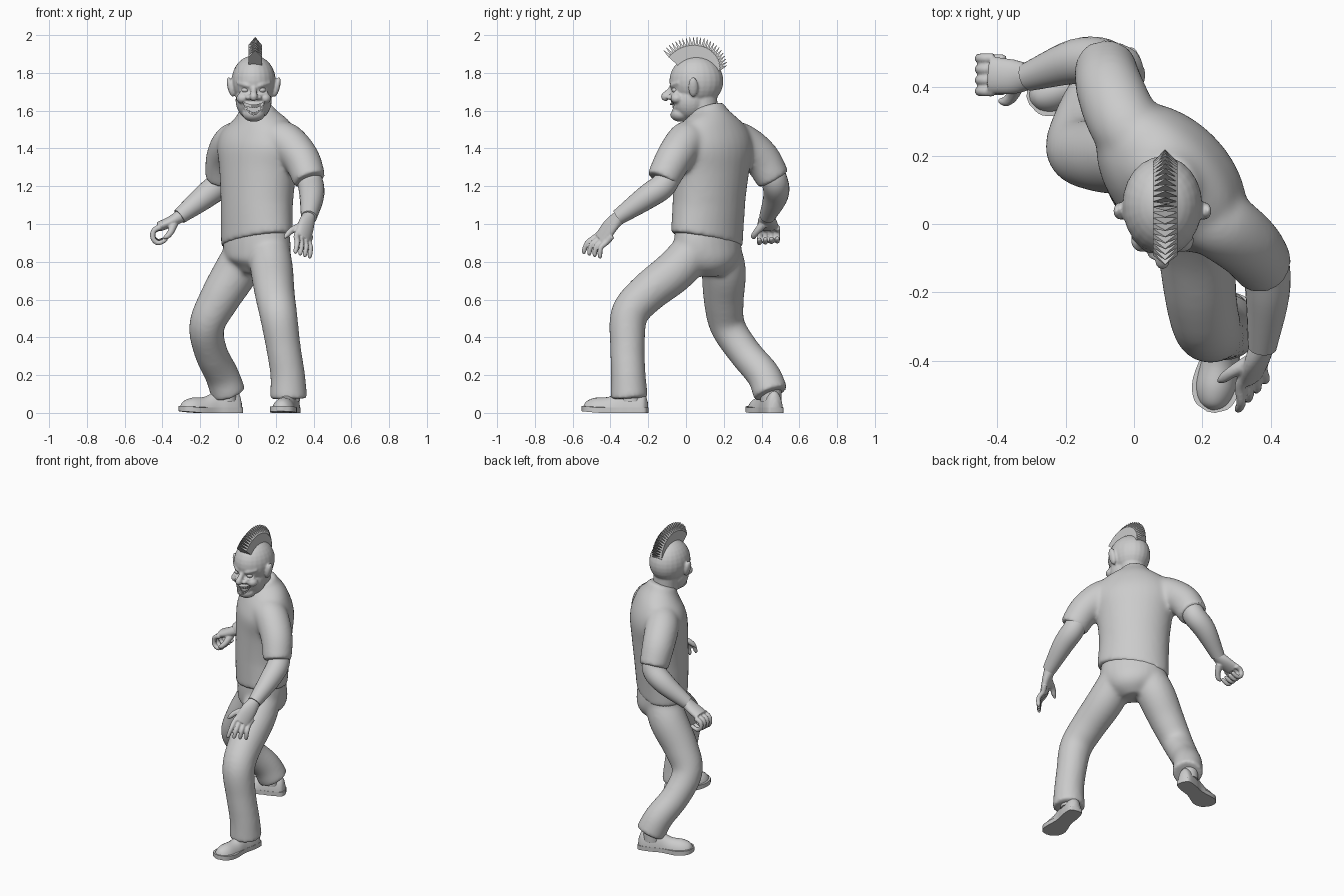
import bpy, bmesh, math
from mathutils import Vector, Matrix

if "Cube" in bpy.data.objects:
    bpy.data.objects.remove(bpy.data.objects["Cube"])

grey = bpy.data.materials.new("plain grey")
grey.use_nodes = True
grey.diffuse_color = (0.6, 0.6, 0.6, 1)
grey.node_tree.nodes["Principled BSDF"].inputs["Base Color"].default_value = (0.6, 0.6, 0.6, 1)

ACROSS = Vector((0.7, -0.7, 0))     # shoulder line, toward the left arm


def spline(rows, steps=5):
    """Catmull-Rom through rows of numbers."""
    rows = [Vector(r) for r in rows]
    pts = [rows[0] * 2 - rows[1]] + rows + [rows[-1] * 2 - rows[-2]]
    out = []
    for a, b, c, d in zip(pts, pts[1:], pts[2:], pts[3:]):
        for i in range(steps):
            t = i / steps
            out.append(b + (c - a) * (t / 2) + (a * 2 - b * 5 + c * 4 - d) * (t * t / 2)
                       + (b * 3 - a - c * 3 + d) * (t ** 3 / 2))
    return out + [rows[-1]]


def loft(bm, rows, ref=ACROSS, sides=24):
    """Closed tube through (x, y, z, radius along ref, other radius)."""
    rows = spline([r if len(r) == 5 else (*r, r[3]) for r in rows])
    rings, ref = [], Vector(ref)
    for i, r in enumerate(rows):
        d = (Vector(rows[min(i + 1, len(rows) - 1)][:3]) - Vector(rows[max(i - 1, 0)][:3])).normalized()
        u = (ref - d * ref.dot(d)).normalized()
        v = d.cross(u)
        rings.append([bm.verts.new(Vector(r[:3]) + u * r[3] * math.cos(a) + v * r[4] * math.sin(a))
                      for a in (2 * math.pi * k / sides for k in range(sides))])
    for p, q in zip(rings, rings[1:]):
        for k in range(sides):
            n = (k + 1) % sides
            bm.faces.new((p[k], p[n], q[n], q[k]))
    bm.faces.new(rings[0][::-1])
    bm.faces.new(rings[-1])


def blob(bm, centre, radii, tilt=0):
    m = Matrix.Translation(centre) @ Matrix.Rotation(tilt, 4, 'Y') @ Matrix.Diagonal((*radii, 1))
    bmesh.ops.create_uvsphere(bm, u_segments=24, v_segments=16, radius=1, matrix=m)


def slab(bm, front, back):
    """Solid between two matching outlines."""
    a = [bm.verts.new(p) for p in front]
    b = [bm.verts.new(p) for p in back]
    bm.faces.new(a)
    bm.faces.new(b[::-1])
    for i in range(len(a)):
        j = (i + 1) % len(a)
        bm.faces.new((a[i], b[i], b[j], a[j]))


def finish(name, bm, voxel=0, relax=3, angle=40):
    bmesh.ops.recalc_face_normals(bm, faces=bm.faces)
    me = bpy.data.meshes.new(name)
    bm.to_mesh(me)
    bm.free()
    me.materials.append(grey)
    ob = bpy.data.objects.new(name, me)
    bpy.context.collection.objects.link(ob)
    bpy.ops.object.select_all(action='DESELECT')
    ob.select_set(True)
    bpy.context.view_layer.objects.active = ob
    if angle:
        bpy.ops.object.shade_smooth_by_angle(angle=math.radians(angle))
    if voxel:                         # fuse overlapping volumes
        m = ob.modifiers.new("fuse", 'REMESH')
        m.mode, m.voxel_size, m.use_smooth_shade = 'VOXEL', voxel, True
        s = ob.modifiers.new("relax", 'SMOOTH')
        s.factor, s.iterations = 0.5, relax
    return ob


# Trousers
bm = bmesh.new()
loft(bm, [(.1, .11, .98, .195, .14), (.1, .115, .88, .205, .15), (.1, .12, .8, .17, .145), (.09, .12, .73, .08, .08)])
loft(bm, [(.165, .05, .87, .11), (.18, -.06, .75, .113), (.195, -.21, .63, .106), (.214, -.3, .52, .1),
          (.24, -.31, .35, .092), (.263, -.305, .2, .092), (.268, -.3, .075, .1)])
loft(bm, [(.05, .18, .87, .11), (-.01, .2, .75, .118), (-.1, .2, .6, .107), (-.165, .22, .46, .094),
          (-.143, .31, .32, .088), (-.085, .41, .2, .09), (-.05, .45, .1, .094)])
finish("trousers", bm, .011, 16)

# Shirt with sleeves; the hem dips toward the right arm
bm = bmesh.new()
loft(bm, [(.1, .11, .915, .22, .155), (.1, .12, 1.1, .215, .165), (.105, .13, 1.28, .232, .172),
          (.11, .135, 1.41, .26, .172), (.11, .13, 1.51, .22, .14), (.1, .12, 1.585, .115, .1),
          (.095, .11, 1.62, .088, .086)], sides=32)
for v in bm.verts:
    if v.co.z < 1.1:
        v.co.z += (v.co - Vector((.1, .1, 0))).dot(ACROSS) * .16
loft(bm, [(.17, .04, 1.45, .1), (.25, 0, 1.435, .105), (.335, -.065, 1.345, .098), (.38, -.125, 1.23, .088)])
loft(bm, [(.05, .2, 1.45, .1), (-.025, .29, 1.43, .105), (-.07, .395, 1.35, .1), (-.085, .465, 1.235, .09)])
finish("shirt", bm, .011, 18)

# Forearms
bm = bmesh.new()
loft(bm, [(.36, -.08, 1.3, .062), (.385, -.115, 1.21, .068), (.39, -.21, 1.14, .064), (.375, -.36, 1.035, .042)])
finish("left_forearm", bm)
bm = bmesh.new()
loft(bm, [(-.08, .43, 1.32, .065), (-.085, .47, 1.225, .07), (-.17, .475, 1.15, .066), (-.31, .43, 1.04, .042)])
finish("right_forearm", bm)

# Left hand, open and hanging
bm = bmesh.new()
knuckle_in, knuckle_out = Vector((.31, -.475, .935)), Vector((.375, -.42, .905))
loft(bm, [(.375, -.35, 1.04, .036, .036), (.36, -.4, .99, .05, .028), (.342, -.45, .92, .05, .022)],
     ref=knuckle_out - knuckle_in)
tip_in, tip_out = Vector((.305, -.54, .855)), Vector((.38, -.455, .83))
for i in range(4):
    k, t = knuckle_in.lerp(knuckle_out, i / 3), tip_in.lerp(tip_out, i / 3)
    loft(bm, [(*(k + Vector((.01, .03, .03))), .015), (*k, .016), (*(k.lerp(t, .5) + Vector((.006, -.014, .006))), .014),
              (*t, .012), (*(t + Vector((-.004, .006, -.012))), .004)], sides=10)
loft(bm, [(.345, -.4, .99, .024), (.29, -.43, .97, .018), (.262, -.45, .945, .015), (.246, -.46, .925, .006)], sides=10)
finish("left_hand", bm, .005, 2)

# Right hand, half closed
bm = bmesh.new()
loft(bm, [(-.3, .43, 1.045, .036, .036), (-.35, .43, 1.015, .05, .03), (-.42, .435, .985, .055, .026)], ref=(0, 1, 0))
for i in range(4):
    y, s = .388 + .032 * i, 1 - .05 * i
    path = [(-.41, .985), (-.445, .965), (-.45, .925), (-.425, .9), (-.39, .912), (-.38, .925)]
    loft(bm, [(x, y, .96 + (z - .96) * s, .016 - .001 * j) for j, (x, z) in enumerate(path)], ref=(0, 1, 0), sides=10)
loft(bm, [(-.34, .41, 1.0, .024), (-.355, .375, .96, .018), (-.375, .358, .935, .015), (-.395, .362, .925, .007)], sides=10)
finish("right_hand", bm, .005, 2)


# Shoes: rounded upper on a flat sole
def shoe(side, heel, toe):
    heel, toe = Vector((*heel, 0)), Vector((*toe, 0))
    run = toe - heel
    wide = run.cross(Vector((0, 0, 1))).normalized()
    bm = bmesh.new()
    loft(bm, [(*(heel + run * t), w, h) for t, w, h in
              ((.01, .02, .06), (.07, .045, .11), (.25, .052, .13), (.42, .05, .115), (.6, .058, .085),
               (.8, .062, .08), (.93, .045, .062), (.99, .015, .03))], ref=wide)
    bmesh.ops.bisect_plane(bm, geom=bm.verts[:] + bm.edges[:] + bm.faces[:], plane_co=(0, 0, .012),
                           plane_no=(0, 0, 1), clear_inner=True)
    finish(side + "_shoe", bm)
    bm = bmesh.new()
    half = spline([(0, .012), (.04, .044), (.25, .052), (.45, .05), (.75, .07), (.93, .054), (1, .012)], 4)
    outline = [(t, w) for t, w in half] + [(t, -w) for t, w in reversed(half)]
    ring = [heel + run * t + wide * w + Vector((0, 0, .03 * max(0, t - .7))) for t, w in outline]
    slab(bm, ring, [p + Vector((0, 0, .028)) for p in ring])
    finish(side + "_sole", bm)
    bm = bmesh.new()
    ankle = heel + run * .25
    loft(bm, [(*(ankle + Vector((0, 0, z))), .055) for z in (.06, .12, .18)])
    finish(side + "_ankle", bm)


shoe("left", (.29, -.2), (.225, -.55))
shoe("right", (.02, .48), (-.31, .36))

# Head
CX = .083
bm = bmesh.new()
blob(bm, (CX, .055, 1.757), (.117, .143, .135))
blob(bm, (CX, .02, 1.655), (.096, .1, .108))
blob(bm, (CX, -.03, 1.583), (.06, .055, .042))
loft(bm, [(.095, .11, 1.52, .08), (.09, .095, 1.6, .075), (.085, .085, 1.68, .08)])
loft(bm, [(CX, -.07, 1.73, .013), (CX, -.09, 1.7, .016), (CX, -.113, 1.674, .02), (CX, -.095, 1.658, .012)], ref=(1, 0, 0))
for s in (-1, 1):
    blob(bm, (CX + s * .026, -.086, 1.67), (.018, .018, .013))
    blob(bm, (CX + s * .06, -.048, 1.665), (.032, .034, .028))
    blob(bm, (CX + s * .122, .038, 1.725), (.017, .026, .054), s * .25)
    loft(bm, [(CX + s * .01, -.07, 1.726, .011), (CX + s * .04, -.07, 1.736, .014),
              (CX + s * .085, -.035, 1.748, .01)], ref=(0, 0, 1))
    loft(bm, [(CX + s * .02, -.072, 1.69, .007), (CX + s * .045, -.072, 1.687, .008),
              (CX + s * .075, -.052, 1.697, .006)], ref=(0, 0, 1))


# Grin outline, upper edge then lower edge
def grin(t, z_mid, rise, back=0):
    return Vector((CX + .06 * t, -.08 + .028 * t * t + back, z_mid + rise * t * t))


ts = [i / 8 - 1 for i in range(17)]
upper, lower = [grin(t, 1.63, .018) for t in ts], [grin(t, 1.578, .07, .004) for t in ts]
for edge in (upper, lower):
    loft(bm, [(*p, .008) for p in edge[::2]], ref=(0, 0, 1), sides=10)
head = finish("head", bm, .006, 4)
bm = bmesh.new()
outline = upper + lower[-2:0:-1]
slab(bm, [(p.x, -.2, p.z) for p in outline], [(p.x, -.045, p.z) for p in outline])
cutter = finish("mouth_cutter", bm, angle=0)
cutter.hide_render = True
bpy.context.view_layer.objects.active = head
for m in ("fuse", "relax"):
    bpy.ops.object.modifier_apply(modifier=m)
cut = head.modifiers.new("mouth", 'BOOLEAN')
cut.object, cut.operation = cutter, 'DIFFERENCE'
bpy.ops.object.modifier_apply(modifier="mouth")
bpy.data.objects.remove(cutter)

# Teeth and eyes
bm = bmesh.new()
for i in range(10):
    t = (i - 4.5) / 5.5
    for z_mid, rise, size in ((1.623, .018, .018), (1.585, .064, .012)):
        m = Matrix.Translation(grin(t, z_mid, rise, .013)) @ Matrix.Diagonal((.0095, .012, size * (1.1 - t * t * .8), 1))
        bmesh.ops.create_cube(bm, size=1, matrix=m)
finish("teeth", bm)
bm = bmesh.new()
for s in (-1, 1):
    blob(bm, (CX + s * .044, -.055, 1.709), (.021, .021, .016))
finish("eyes", bm)

# Mohawk: a fan of pointed plates
bm = bmesh.new()
COUNT = 24
mid = Vector((CX + .008, .055, 1.757))
for i in range(COUNT):
    t = i / (COUNT - 1)
    a = math.radians(137 - 110 * t)
    out = Vector((0, math.cos(a), math.sin(a)))
    along = Vector((0, -math.sin(a), math.cos(a)))
    tip = .238 - .055 * t ** 3
    shape = [(-1, .115, .006), (-1, tip - .045, .008), (0, tip, .001), (1, tip - .045, .008), (1, .115, .006)]
    slab(bm, *[[mid + out * r + Vector((.036 * w, 0, 0)) + along * h * side for w, r, h in shape] for side in (1, -1)])
finish("mohawk", bm, angle=0)
